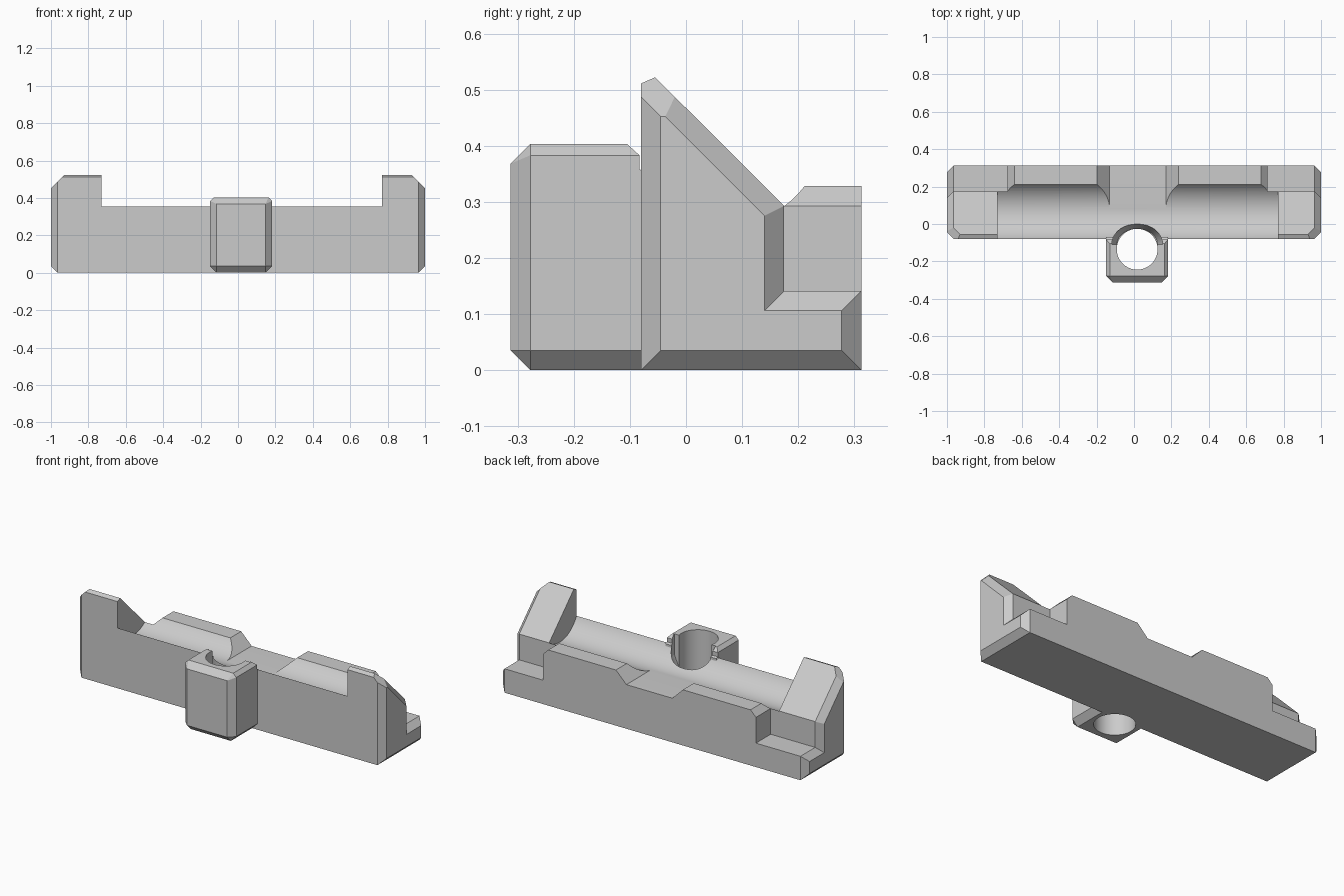
import bpy, bmesh, math
from mathutils import Vector

if "Cube" in bpy.data.objects:
    bpy.data.objects.remove(bpy.data.objects["Cube"], do_unlink=True)

grey = bpy.data.materials.new("plain_grey")
grey.use_nodes = True
COLOUR = (0.6, 0.6, 0.6, 1)
grey.diffuse_color = COLOUR
grey.node_tree.nodes["Principled BSDF"].inputs["Base Color"].default_value = COLOUR


def loft(name, sections, corner_cuts=()):
    """Skin a row of equal-length point loops; optionally slice with planes."""
    bm = bmesh.new()
    rings = [[bm.verts.new(p) for p in s] for s in sections]
    n = len(rings[0])
    for a, b in zip(rings, rings[1:]):
        for i in range(n):
            j = (i + 1) % n
            bm.faces.new((a[i], a[j], b[j], b[i]))
    bm.faces.new(rings[0][::-1])
    bm.faces.new(rings[-1])
    bmesh.ops.remove_doubles(bm, verts=bm.verts, dist=1e-5)
    for co, no in corner_cuts:
        cut = bmesh.ops.bisect_plane(bm, geom=bm.verts[:] + bm.edges[:] + bm.faces[:],
                                     plane_co=co, plane_no=no, clear_outer=True)
        edges = [e for e in cut["geom_cut"] if isinstance(e, bmesh.types.BMEdge)]
        bmesh.ops.edgeloop_fill(bm, edges=edges)
    bmesh.ops.recalc_face_normals(bm, faces=bm.faces)
    me = bpy.data.meshes.new(name)
    bm.to_mesh(me)
    bm.free()
    me.materials.append(grey)
    ob = bpy.data.objects.new(name, me)
    bpy.context.collection.objects.link(ob)
    return ob


def prism_x(name, yz, x0, x1):
    return loft(name, [[(x, y, z) for y, z in yz] for x in (x0, x1)])


def prism_y(name, xz, y0, y1):
    return loft(name, [[(x, y, z) for x, z in xz] for y in (y0, y1)])


def combine(target, tool, operation):
    mod = target.modifiers.new("combine", "BOOLEAN")
    mod.operation, mod.solver, mod.object = operation, "EXACT", tool
    bpy.context.view_layer.objects.active = target
    bpy.ops.object.modifier_apply(modifier=mod.name)


CX = 0.02      # middle of the cradle and lug
BACK = 0.3125

# Long body: side profile with chamfered ends and clipped top corners
full = [(-.08, 0), (BACK, 0), (BACK, .141), (.175, .141), (.175, .293), (-.055, .522), (-.08, .511)]
inset = [(-.045, .035), (.2775, .035), (.2775, .106), (.14, .106), (.14, .275), (-.044, .459), (-.045, .455)]
body = loft("cradle_body",
            [[(x, y, z) for y, z in prof]
             for x, prof in ((-1, inset), (-.965, full), (.965, full), (1, inset))],
            [(Vector((s, 0, .452)), Vector((s, 0, 1))) for s in (-1, 1)])

# Back rail with bevelled top ends
rail = prism_y("back_rail", [(CX - .695, .05), (CX - .695, .293), (CX - .66, .328),
                             (CX + .66, .328), (CX + .695, .293), (CX + .695, .05)], .1, BACK)
combine(body, rail, "UNION")

# Round trough between the uprights
cy, cz, r = .074, .431, .1715
start = math.atan2(.355 - cz, -.08 - cy)
arc = [(cy + r * math.cos(start + (-start) * k / 40 if start > 0 else start + (0 - start) * k / 40),
        cz + r * math.sin(start + (0 - start) * k / 40)) for k in range(41)]
trough = prism_x("trough_cutter", [(-.2, .355)] + arc + [(cy + r, .7), (-.2, .7)], CX - .75, CX + .75)
combine(body, trough, "DIFFERENCE")

# Sloped notch in the middle of the rail
notch = prism_y("notch_cutter", [(CX - .15, .26), (CX + .15, .26), (CX + .29, .40), (CX - .29, .40)],
                cy + .01, .5)
combine(body, notch, "DIFFERENCE")

# Front lug: chamfered block standing against the body
LX, HALF, FRONT, C = .017, .166, -.3125, .035


def lug_ring(z_side, z_front, dx, dy, back, collapse=False):
    c = 0 if collapse else C
    w, f = HALF - dx, FRONT + dy
    right = [(w, back, z_side), (w, f + c, z_side), (w - c, f, z_front)]
    return [(LX + x, y, z) for x, y, z in right] + [(LX - x, y, z) for x, y, z in right[::-1]]


lug = loft("front_lug", [
    lug_ring(0, 0, C, C, -.07, True),
    lug_ring(.035, .035, 0, 0, -.07),
    lug_ring(.352, .352, 0, 0, -.07),
    lug_ring(.358, .358, 0, 0, -.083),
    lug_ring(.383, .368, 0, 0, -.083),
    lug_ring(.403, .403, .02, C, -.105, True)])

# Bolt hole through lug and body, with a wider seat on the body side
HY = -.135


def round_cutter(name, levels, y_min=-9):
    return loft(name, [[(LX + rad * math.cos(a), max(HY + rad * math.sin(a), y_min), z)
                        for a in [2 * math.pi * k / 64 for k in range(64)]] for z, rad in levels])


def half_cutter(name, levels):
    return loft(name, [[(LX + rad * math.cos(a), HY + .025 + (rad - .025) * math.sin(a), z)
                        for a in [math.pi * k / 40 for k in range(41)]] for z, rad in levels])


hole = round_cutter("hole_cutter", [(-.1, .109), (.7, .109)])
seat = half_cutter("seat_cutter", [(.22, .109), (.28, .136), (.7, .136)])
for part in (body, lug):
    combine(part, hole, "DIFFERENCE")
    combine(part, seat, "DIFFERENCE")

# Tidy up helpers and shade
for helper in (rail, trough, notch, hole, seat):
    bpy.data.objects.remove(helper, do_unlink=True)
bpy.ops.object.select_all(action="DESELECT")
for part in (body, lug):
    part.select_set(True)
bpy.context.view_layer.objects.active = body
bpy.ops.object.shade_smooth_by_angle(angle=math.radians(20))
